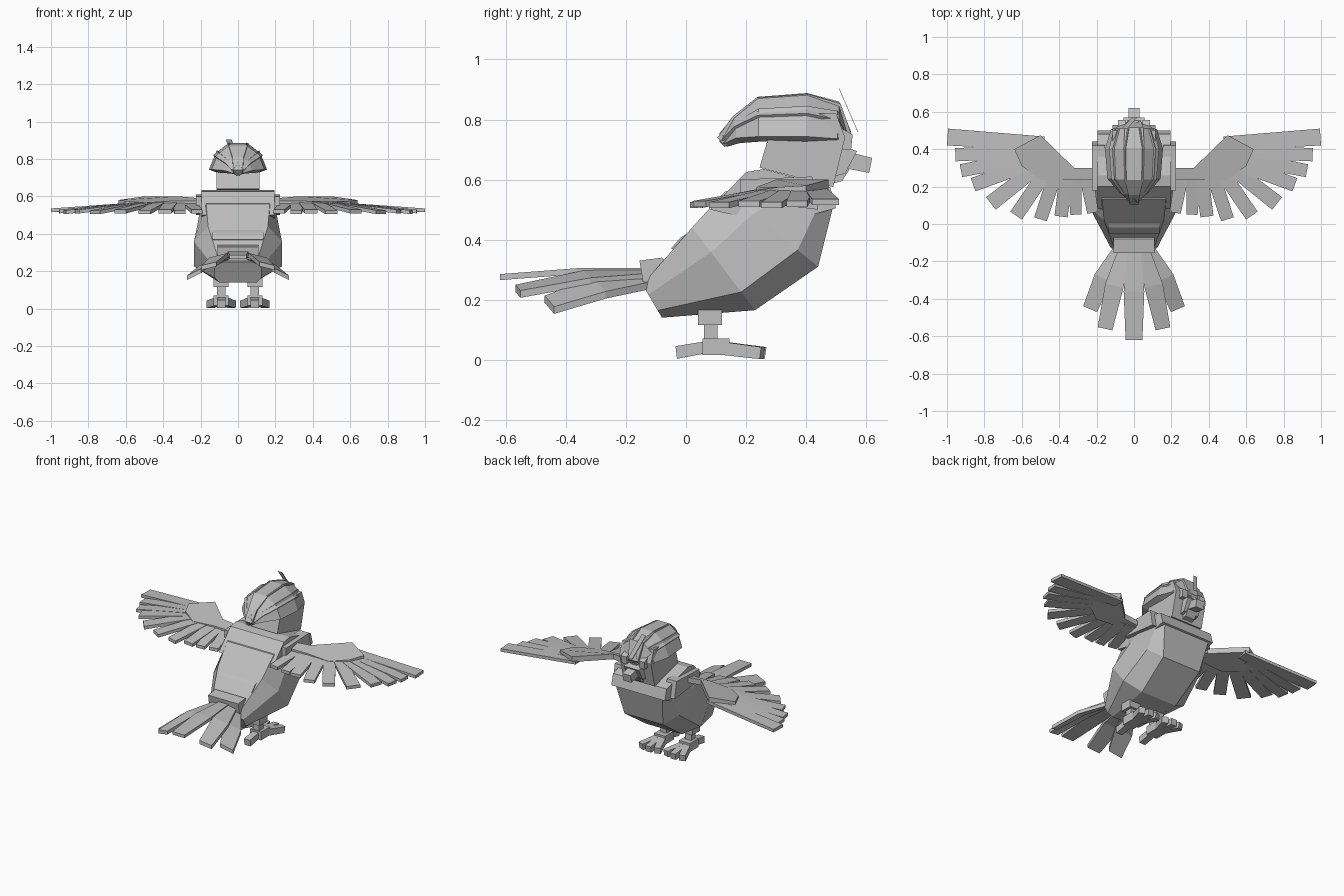
import bpy, bmesh, math
from mathutils import Vector, Matrix

cube = bpy.data.objects.get("Cube")
if cube:
    bpy.data.objects.remove(cube)

grey = bpy.data.materials.new("plain_grey")
grey.use_nodes = True
COLOUR = (0.52, 0.52, 0.52, 1)
grey.diffuse_color = COLOUR
grey.node_tree.nodes["Principled BSDF"].inputs["Base Color"].default_value = COLOUR


def loft(name, rings, matrix=None):
    """Closed solid through matching rings of points, capped at both ends."""
    bm = bmesh.new()
    loops = [[bm.verts.new(p) for p in ring] for ring in rings]
    n = len(loops[0])
    for a, b in zip(loops, loops[1:]):
        for i in range(n):
            j = (i + 1) % n
            bm.faces.new((a[i], a[j], b[j], b[i]))
    bm.faces.new(loops[0])
    bm.faces.new(loops[-1])
    if matrix:
        bm.transform(matrix)
    bmesh.ops.recalc_face_normals(bm, faces=bm.faces)
    mesh = bpy.data.meshes.new(name)
    bm.to_mesh(mesh)
    bm.free()
    mesh.materials.append(grey)
    ob = bpy.data.objects.new(name, mesh)
    bpy.context.collection.objects.link(ob)
    return ob


def prism(name, profile, half, x=0, matrix=None):
    """Side profile (y, z) widened to both sides of x."""
    return loft(name, [[(x + s * half, y, z) for y, z in profile] for s in (-1, 1)], matrix)


def box(name, x, y, z, matrix=None):
    """Box from its (min, max) ranges."""
    return prism(name, [(y[0], z[0]), (y[1], z[0]), (y[1], z[1]), (y[0], z[1])],
                 (x[1] - x[0]) / 2, (x[0] + x[1]) / 2, matrix)


def slab(name, top, thick):
    return loft(name, [top, [(x, y, z - thick) for x, y, z in top]])


def feather(name, path, widths, thick=0.02, roll=0):
    """Flat quill along a path; roll lowers its outer edge."""
    left, right = [], []
    path = [Vector(p) for p in path]
    for i, p in enumerate(path):
        d = path[min(i + 1, len(path) - 1)] - path[max(i - 1, 0)]
        side = Vector((-d.y, d.x, 0)).normalized() * widths[i] / 2
        tilt = Vector((0, 0, -roll * side.x))
        left.append(p + side + tilt)
        right.append(p - side - tilt)
    down = Vector((0, 0, -thick))
    rings = [[a, b, b + down, a + down] for a, b in zip(left, right)]
    return loft(name, rings)


# Torso: chamfered sections leaning forward (top, bottom, three half widths)
def section(top, bottom, w_top, w_mid, w_low):
    top, bottom = Vector(top), Vector(bottom)
    half = [(w, top.lerp(bottom, t)) for w, t in
            ((w_top, 0), (w_mid, 0.3), (w_mid, 0.78), (w_low, 1))]
    return [(w, p.x, p.y) for w, p in half] + [(-w, p.x, p.y) for w, p in reversed(half)]


loft("torso", [
    section((-0.145, 0.25), (-0.08, 0.14), 0.10, 0.125, 0.10),
    section((0.02, 0.44), (0.23, 0.165), 0.16, 0.235, 0.13),
    section((0.13, 0.56), (0.44, 0.31), 0.17, 0.21, 0.14),
    section((0.30, 0.59), (0.49, 0.51), 0.17, 0.19, 0.17)])
prism("collar", [(0.08, 0.50), (0.20, 0.625), (0.26, 0.635), (0.48, 0.575), (0.50, 0.505), (0.30, 0.45)], 0.195)
prism("back_plate", [(-0.05, 0.37), (-0.02, 0.405), (0.05, 0.45), (0.07, 0.33)], 0.135)
prism("rump", [(-0.155, 0.33), (-0.08, 0.34), (0.05, 0.22), (-0.14, 0.24)], 0.11)

# Head and beak
prism("head", [(0.245, 0.64), (0.28, 0.76), (0.28, 0.82), (0.50, 0.82), (0.53, 0.74), (0.49, 0.575)], 0.115)
prism("beak_base", [(0.49, 0.61), (0.53, 0.62), (0.57, 0.695), (0.52, 0.71)], 0.055)
prism("beak_tip", [(0.52, 0.64), (0.61, 0.622), (0.62, 0.672), (0.53, 0.695)], 0.03)
prism("lower_beak", [(0.48, 0.585), (0.52, 0.595), (0.545, 0.635), (0.49, 0.65)], 0.035)

# Crest: one arched strip, fanned over the head
outer = [(0.105, 0.0), (0.155, 0.07), (0.235, 0.133), (0.405, 0.145), (0.515, 0.113), (0.555, 0.0)]
widths = [0.025, 0.03, 0.05, 0.055, 0.05, 0.035]
for name, angle, scale in (("crest_middle", 0, 1), ("crest_left", 38, 0.97), ("crest_right", -38, 0.97),
                           ("crest_outer_left", 68, 0.94), ("crest_outer_right", -68, 0.94)):
    rings = []
    for (y, r), w in zip(outer, widths):
        y = 0.35 + (y - 0.35) * scale
        y_in = 0.35 + (y - 0.35) * 0.93
        r_in = max(r - 0.045, -0.02)
        rings.append([(-w, y, r), (w, y, r), (w, y_in, r_in), (-w, y_in, r_in)])
    turn = Matrix.Translation((0, 0, 0.74)) @ Matrix.Rotation(math.radians(angle), 4, 'Y')
    loft(name, rings, turn)
slab("forehead_plume", [(-0.065, 0.51, 0.905), (-0.035, 0.51, 0.905), (0.02, 0.573, 0.76), (-0.01, 0.573, 0.76)], 0.004)

# Wing feathers: root (x, y), tip (x, y), tip width
quills = [((0.48, 0.43), (0.997, 0.465), 0.09), ((0.55, 0.39), (0.955, 0.37), 0.07),
          ((0.54, 0.36), (0.925, 0.285), 0.07), ((0.53, 0.33), (0.86, 0.21), 0.075),
          ((0.51, 0.31), (0.765, 0.11), 0.085), ((0.47, 0.28), (0.63, 0.045), 0.075),
          ((0.42, 0.27), (0.50, 0.025), 0.07), ((0.36, 0.26), (0.39, 0.04), 0.07),
          ((0.32, 0.27), (0.31, 0.05), 0.06), ((0.26, 0.28), (0.22, 0.06), 0.06)]
covert = [(0.21, 0.30, 0.59), (0.32, 0.30, 0.60), (0.50, 0.475, 0.60), (0.64, 0.40, 0.58),
          (0.60, 0.31, 0.575), (0.495, 0.235, 0.565), (0.35, 0.235, 0.575), (0.21, 0.235, 0.575)]

# Tail feathers: root, middle, tip
fan = [((0.05, -0.13, 0.295), (0.105, -0.33, 0.285), (0.155, -0.56, 0.24)),
       ((0.07, -0.12, 0.275), (0.165, -0.29, 0.25), (0.235, -0.455, 0.195))]
feather("tail_middle", [(0, -0.10, 0.305), (0, -0.36, 0.305), (0, -0.62, 0.285)], [0.06, 0.11, 0.09])

for side, s in (("left", 1), ("right", -1)):
    # Shoulder and wing
    prism(f"shoulder_{side}", [(0.18, 0.53), (0.18, 0.60), (0.42, 0.61), (0.44, 0.50)], 0.035, s * 0.19)
    slab(f"wing_covert_{side}", [(s * x, y, z) for x, y, z in covert], 0.035)
    for i, (root, tip, w) in enumerate(quills):
        z = 0.572 - 0.002 * (i % 2)
        drop = 0.535 if i == 0 else 0.525 + 0.004 * (i % 2)
        feather(f"wing_feather_{side}_{i + 1}",
                [(s * root[0], root[1], z), (s * tip[0], tip[1], drop)], [0.075, w])
    # Tail
    for i, path in enumerate(fan):
        feather(f"tail_feather_{side}_{i + 1}", [(s * x, y, z) for x, y, z in path],
                [0.06, 0.10, 0.08], 0.024, s * (0.25 + 0.25 * i))
    # Brow beside the beak
    prism(f"brow_{side}", [(0.49, 0.70), (0.55, 0.70), (0.555, 0.75), (0.50, 0.78)], 0.02, s * 0.065)
    # Leg and foot
    x = s * 0.09
    box(f"leg_cuff_{side}", (x - 0.04, x + 0.04), (0.04, 0.12), (0.115, 0.2))
    box(f"shank_{side}", (x - 0.022, x + 0.022), (0.06, 0.105), (0.06, 0.13))
    box(f"foot_{side}", (x - 0.04, x + 0.04), (0.055, 0.145), (0.015, 0.07))
    prism(f"back_toe_{side}", [(-0.035, 0.045), (0.07, 0.062), (0.07, 0.022), (-0.03, 0.003)], 0.022, x)
    for i, angle in enumerate((-20, 0, 20)):
        turn = Matrix.Translation((x, 0.09, 0)) @ Matrix.Rotation(math.radians(angle), 4, 'Z')
        prism(f"front_toe_{side}_{i + 1}", [(0.02, 0.062), (0.178, 0.042), (0.172, 0.002), (0.02, 0.018)],
              0.02, 0, turn)
